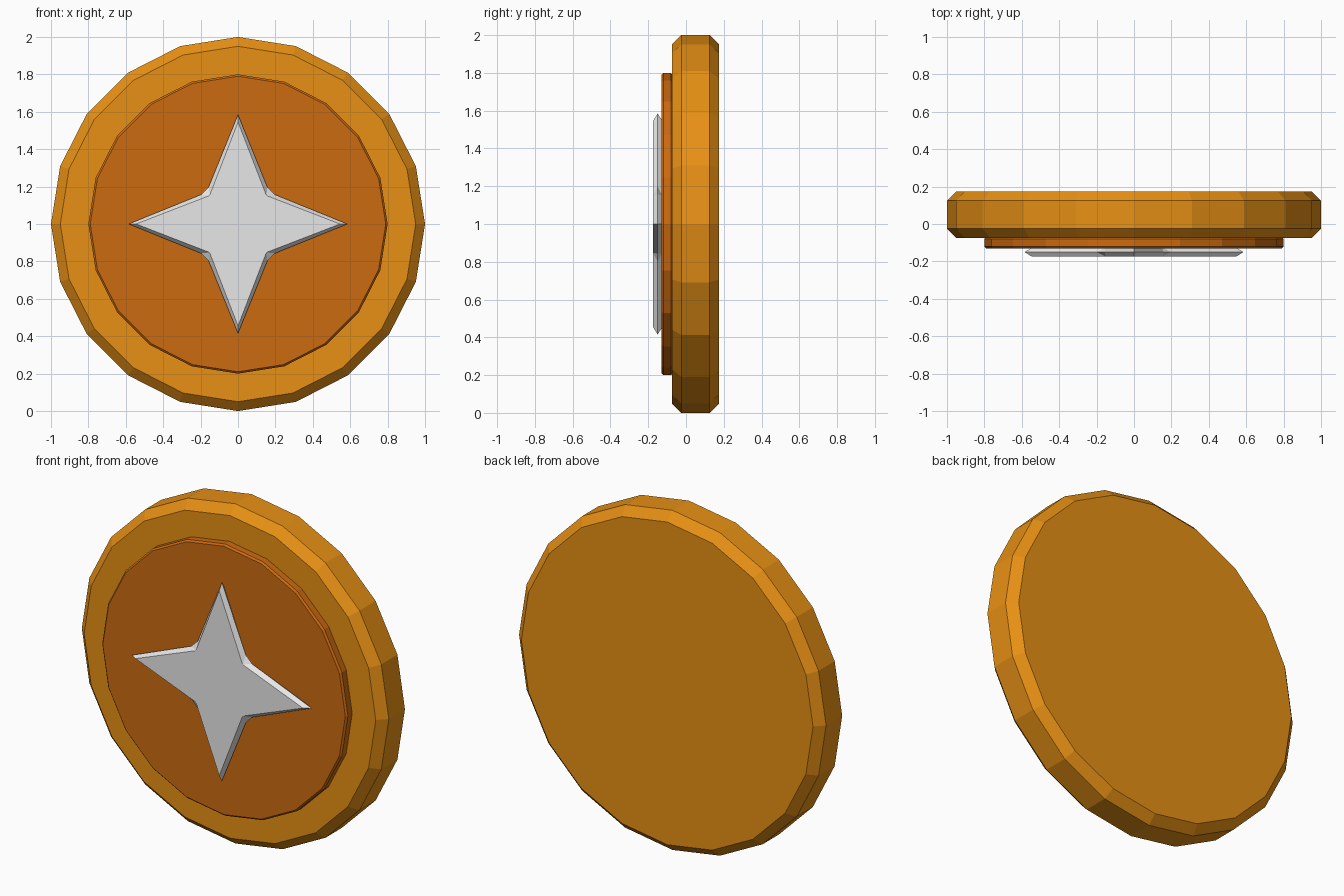
import bpy, bmesh, math

if "Cube" in bpy.data.objects:
    bpy.data.objects.remove(bpy.data.objects["Cube"])


def material(name, rgb):
    m = bpy.data.materials.new(name)
    m.diffuse_color = (*rgb, 1.0)
    m.use_nodes = True
    m.node_tree.nodes["Principled BSDF"].inputs["Base Color"].default_value = m.diffuse_color
    return m


def loft(name, rings, mat):
    """Skin equal-length outlines given as (y, [(x, z), ...]), capping both ends."""
    bm = bmesh.new()
    loops = [[bm.verts.new((x, y, z + 1)) for x, z in pts] for y, pts in rings]
    n = len(loops[0])
    for a, b in zip(loops, loops[1:]):
        for i in range(n):
            j = (i + 1) % n
            bm.faces.new((a[i], a[j], b[j], b[i]))
    bm.faces.new(loops[0][::-1])
    bm.faces.new(loops[-1])
    bmesh.ops.remove_doubles(bm, verts=bm.verts[:], dist=0.0005)
    bmesh.ops.recalc_face_normals(bm, faces=bm.faces[:])
    me = bpy.data.meshes.new(name)
    bm.to_mesh(me)
    bm.free()
    me.materials.append(mat)
    ob = bpy.data.objects.new(name, me)
    bpy.context.collection.objects.link(ob)
    return ob


def circle(r, n=20):
    return [(r * math.sin(i * math.tau / n), r * math.cos(i * math.tau / n)) for i in range(n)]


def disc(name, r, y0, y1, bevel, mat):
    return loft(name, [(y0, circle(r - bevel)), (y0 + bevel, circle(r)),
                       (y1 - bevel, circle(r)), (y1, circle(r - bevel))], mat)


def star(tip, a, b):
    """Four-pointed outline; each notch is cut between (a, b) and (b, a)."""
    pts = []
    for k in range(4):
        c, s = round(math.cos(k * math.pi / 2)), round(math.sin(k * math.pi / 2))
        pts += [(x * c + z * s, z * c - x * s) for x, z in ((0, tip), (a, b), (b, a))]
    return pts


gold = material("gold", (0.80, 0.28, 0.007))
bronze = material("bronze", (0.60, 0.145, 0.005))
silver = material("silver", (0.80, 0.80, 0.80))

# Chamfered coin body and raised centre plate
disc("coin_body", 1.0, -0.075, 0.175, 0.05, gold)
disc("centre_plate", 0.8, -0.13, -0.07, 0.01, bronze)

# Star emblem, bevelled to a ridge around its mid-plane
flat = star(0.545, 0.152, 0.152)
loft("star_emblem", [(-0.175, flat), (-0.15, star(0.585, 0.157, 0.198)), (-0.125, flat)], silver)
